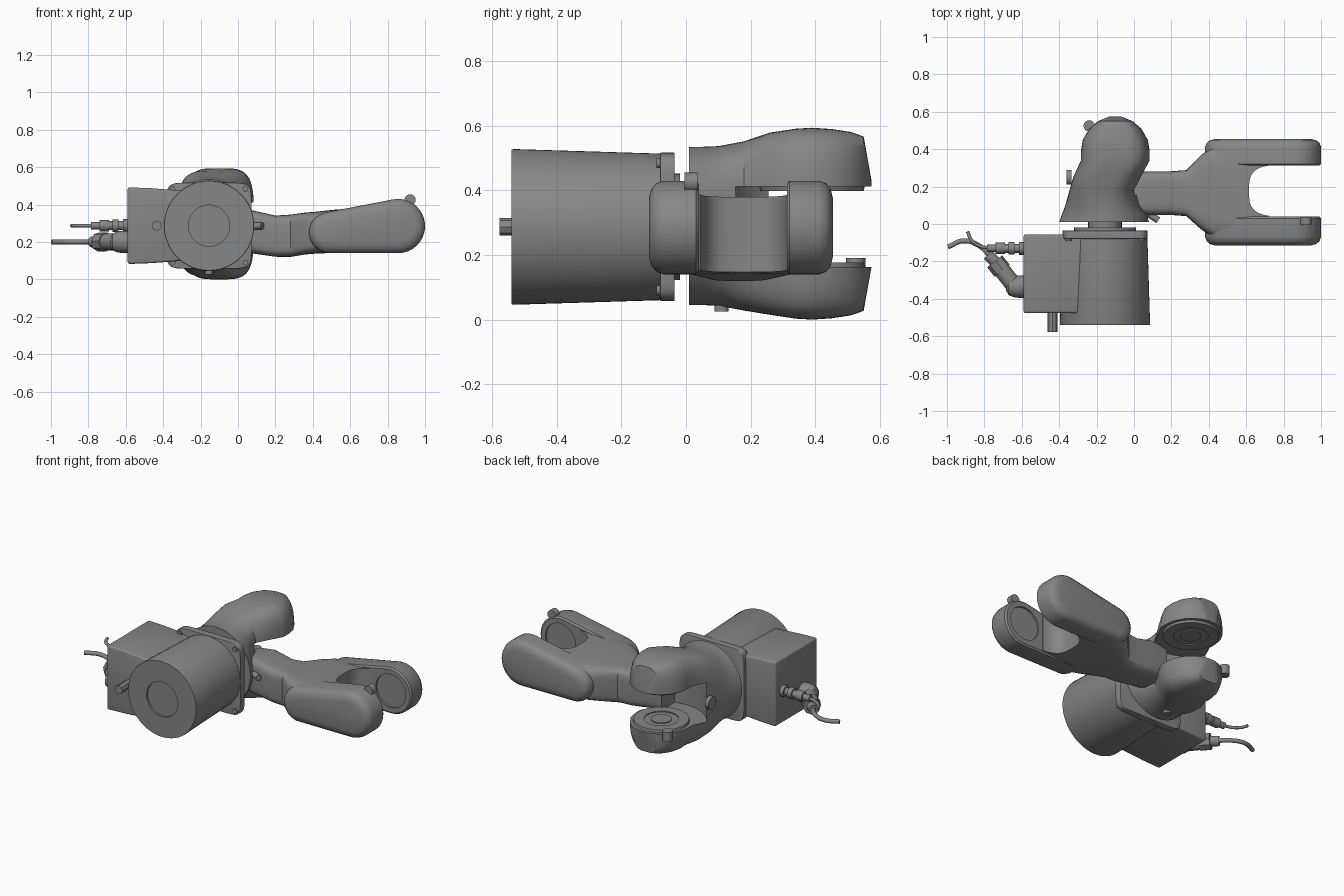
import bpy, bmesh, math
from mathutils import Vector

if "Cube" in bpy.data.objects:
    bpy.data.objects.remove(bpy.data.objects["Cube"])

grey = bpy.data.materials.new("machine grey")
grey.use_nodes = True
grey.diffuse_color = (0.24, 0.24, 0.24, 1)
grey.node_tree.nodes["Principled BSDF"].inputs["Base Color"].default_value = (0.24, 0.24, 0.24, 1)
parts = []


def finish(name, bm):
    bmesh.ops.recalc_face_normals(bm, faces=bm.faces)
    mesh = bpy.data.meshes.new(name)
    bm.to_mesh(mesh)
    bm.free()
    mesh.materials.append(grey)
    obj = bpy.data.objects.new(name, mesh)
    bpy.context.collection.objects.link(obj)
    parts.append(obj)
    return obj


def loft(name, rings):
    """Skin a list of equal-length point rings and cap both ends."""
    bm = bmesh.new()
    loops = [[bm.verts.new(p) for p in ring] for ring in rings]
    for a, b in zip(loops, loops[1:]):
        for i in range(len(a)):
            j = (i + 1) % len(a)
            bm.faces.new((a[i], a[j], b[j], b[i]))
    bm.faces.new(loops[0])
    bm.faces.new(loops[-1])
    return finish(name, bm)


def oval(cu, cv, ru, rv, n=2, count=48):
    """Superellipse outline: n = 2 is round, higher is boxier."""
    pts = []
    for i in range(count):
        a = math.tau * i / count
        c, s = math.cos(a), math.sin(a)
        pts.append((cu + ru * math.copysign(abs(c) ** (2 / n), c),
                    cv + rv * math.copysign(abs(s) ** (2 / n), s)))
    return pts


def lathe(name, origin, axis, profile, sides=48):
    """Revolve (radius, distance) pairs about an axis through origin."""
    turn = Vector((0, 0, 1)).rotation_difference(Vector(axis))
    return loft(name, [[Vector(origin) + turn @ Vector((u, v, h))
                        for u, v in oval(0, 0, r, r, 2, sides)] for r, h in profile])


def rod(name, p, q, r, sides=24):
    d = Vector(q) - Vector(p)
    return lathe(name, p, d, [(r, 0), (r, d.length)], sides)


def apply(obj, kind, **settings):
    mod = obj.modifiers.new("shape", kind)
    for key, value in settings.items():
        setattr(mod, key, value)
    bpy.context.view_layer.objects.active = obj
    bpy.ops.object.modifier_apply(modifier=mod.name)


def cut(obj, cutter):
    apply(obj, "BOOLEAN", operation="DIFFERENCE", solver="EXACT", object=cutter)
    parts.remove(cutter)
    bpy.data.objects.remove(cutter)


def bevel(obj, width):
    apply(obj, "BEVEL", width=width, segments=3, limit_method="ANGLE", angle_limit=0.6)


def cable(name, points, r):
    curve = bpy.data.curves.new(name, "CURVE")
    curve.dimensions = "3D"
    curve.bevel_depth = r
    curve.use_fill_caps = True
    line = curve.splines.new("BEZIER")
    line.bezier_points.add(len(points) - 1)
    for knot, p in zip(line.bezier_points, points):
        knot.co = p
        knot.handle_left_type = knot.handle_right_type = "AUTO"
    obj = bpy.data.objects.new(name, curve)
    bpy.context.collection.objects.link(obj)
    curve.materials.append(grey)
    bpy.ops.object.select_all(action="DESELECT")
    obj.select_set(True)
    bpy.context.view_layer.objects.active = obj
    bpy.ops.object.convert(target="MESH")
    parts.append(bpy.context.view_layer.objects.active)


# Base drum with a shallow round recess in its front
BX, BZ = -0.155, 0.287
lathe("base_drum", (BX, -0.54, BZ), (0, 1, 0),
      [(0.11, 0.012), (0.11, 0), (0.239, 0), (0.241, 0.006), (0.226, 0.49)], 64)

# Square mounting flange with corner bolts
flange = loft("mounting_flange", [[(u, y, v) for u, v in oval(BX, BZ, 0.228, 0.23, 9)]
                                  for y in (-0.08, -0.035)])
bevel(flange, 0.004)
for sx in (-1, 1):
    for sz in (-1, 1):
        x, z = BX + sx * 0.195, BZ + sz * 0.197
        rod("flange_bolt", (x, -0.092, z), (x, -0.07, z), 0.015, 12)
lathe("turntable_neck", (BX, -0.04, BZ), (0, 1, 0), [(0.165, 0), (0.165, 0.022), (0.09, 0.022), (0.09, 0.07)])

# Electrical box on the side of the drum
half = [(-0.2, 0.17), (-0.29, 0.187), (-0.46, 0.2), (-0.59, 0.205)]
outline = [(x, BZ + h) for x, h in half] + [(x, BZ - h) for x, h in reversed(half)]
box = loft("electrical_box", [[(x, y, z) for x, z in outline] for y in (-0.477, -0.055)])
bevel(box, 0.012)
rod("front_plug", (-0.435, -0.578, 0.287), (-0.435, -0.46, 0.287), 0.027, 8)

# Large elbow connector and its cable
lathe("power_socket", (-0.58, -0.335, 0.2), (-1, 0, 0),
      [(0.06, 0), (0.06, 0.035), (0.056, 0.065), (0.045, 0.09), (0.02, 0.105)], 24)
rod("power_elbow", (-0.64, -0.33, 0.2), (-0.715, -0.235, 0.2), 0.045)
rod("power_nut", (-0.705, -0.25, 0.2), (-0.745, -0.2, 0.2), 0.052, 8)
rod("power_gland", (-0.735, -0.21, 0.2), (-0.78, -0.165, 0.2), 0.03)
cable("power_cable", [(-0.76, -0.18, 0.2), (-0.83, -0.115, 0.2), (-0.91, -0.09, 0.2), (-0.995, -0.122, 0.2)], 0.013)

# Small straight connector and its cable
for p, q, r in ((-0.58, -0.615, 0.035), (-0.61, -0.7, 0.024), (-0.64, -0.67, 0.034),
                (-0.69, -0.74, 0.03), (-0.73, -0.785, 0.02)):
    rod("signal_connector", (p, -0.13, 0.287), (q, -0.13, 0.287), r, 12)
cable("signal_cable", [(-0.77, -0.13, 0.287), (-0.83, -0.115, 0.287),
                       (-0.87, -0.085, 0.287), (-0.89, -0.04, 0.287)], 0.009)

# Shoulder: round foot swelling into a two-pronged fork
HX, HY = -0.1, 0.39
stations = [  # y, centre x, half width, half height, boxiness
    (0.01, -0.16, 0.24, 0.245, 2), (0.05, -0.158, 0.228, 0.245, 2),
    (0.1, -0.167, 0.2, 0.247, 2.3), (0.18, -0.17, 0.175, 0.262, 3),
    (0.26, -0.14, 0.182, 0.282, 3.8), (0.34, HX, 0.185, 0.294, 4),
    (0.39, HX, 0.185, 0.297, 4), (0.45, HX, 0.175, 0.293, 4),
    (0.51, HX, 0.14, 0.284, 4), (0.55, HX, 0.093, 0.27, 4), (0.575, HX, 0.035, 0.13, 4)]
shoulder = loft("shoulder_fork", [[(u, y, v) for u, v in oval(cx, 0.297 if y > 0.2 else 0.29, hx, hz, n, 64)]
                                  for y, cx, hx, hz, n in stations])
cut(shoulder, rod("cavity", (HX, HY, 0.163), (HX, HY, 0.412), 0.26, 64))

# Bearing faces inside the fork
for name, z, way in (("lower_bearing", 0.155, 1), ("upper_bearing", 0.42, -1)):
    lathe(name, (HX, HY, z), (0, 0, way),
          [(0.165, 0), (0.16, 0.022), (0.1, 0.022), (0.1, 0.016), (0.06, 0.016), (0.06, 0.022), (0.03, 0.022)])
rod("fork_stop", (-0.24, 0.525, 0.13), (-0.24, 0.525, 0.19), 0.03, 16)
rod("shoulder_stop", (-0.36, 0.25, 0.29), (-0.335, 0.25, 0.29), 0.04, 16)
rod("foot_pin", (BX, 0.11, 0.025), (BX, 0.11, 0.07), 0.022, 16)

# Forearm neck and body, notched between the prongs
sections = [  # x, centre y, half width, centre z, half height
    (-0.02, 0.165, 0.108, 0.252, 0.105), (0.08, 0.165, 0.117, 0.253, 0.115),
    (0.2, 0.165, 0.117, 0.231, 0.11), (0.28, 0.165, 0.123, 0.233, 0.113),
    (0.36, 0.17, 0.2, 0.245, 0.112), (0.42, 0.172, 0.24, 0.25, 0.112),
    (0.5, 0.172, 0.25, 0.256, 0.115), (0.72, 0.175, 0.25, 0.27, 0.118)]
forearm = loft("forearm_body", [[(x, u, v) for u, v in oval(cy, cz, hy, hz, 5)]
                                for x, cy, hy, cz, hz in sections])
cut(forearm, loft("notch", [[(u, v, z) for u, v in oval(0.81, 0.178, 0.195, 0.138, 3.2, 64)]
                            for z in (0, 0.6)]))
rod("neck_plug", (0.07, 0.06, 0.285), (0.13, 0.02, 0.285), 0.018, 12)

# Forearm prongs: tapered capsules with soft outer edges and a round inner recess
SMALL, LARGE, TILT, STEPS = (0.49, 0.25), (0.855, 0.285), 101, 24


def capsule(y, inset):
    pts = []
    for (cx, cz), r, a0, a1 in ((LARGE, 0.145, -90, TILT), (SMALL, 0.11, TILT, 270)):
        for i in range(STEPS):
            a = math.radians(a0 + (a1 - a0) * i / (STEPS - 1 if r > 0.12 else STEPS))
            a += 0.004 if r < 0.12 else 0
            pts.append((cx + (r - inset) * math.cos(a), y, cz + (r - inset) * math.sin(a)))
    return pts


def recess_ring(y, r):
    shape = capsule(y, 0)
    ring = []
    for i, (x, _, z) in enumerate(shape):
        c = LARGE if i < STEPS else SMALL
        d = Vector((x - c[0], z - c[1])).normalized() * r
        ring.append((LARGE[0] + d.x, y, LARGE[1] + d.y))
    return ring


for name, inner, way, depth in (("front_prong", 0.04, -1, 0.155), ("back_prong", 0.312, 1, 0.143)):
    steps = [(0, 0.01), (0.06, 0), (0.7, 0), (0.85, 0.008), (0.95, 0.026), (1, 0.055)]
    rings = [recess_ring(inner + way * 0.012, 0.105), recess_ring(inner, 0.105)]
    rings += [capsule(inner + way * depth * t, inset) for t, inset in steps]
    loft(name, rings)

# Small lug on top of the front prong
rod("prong_lug", (0.92, -0.005, 0.425), (0.92, 0.035, 0.425), 0.03, 16)

bpy.ops.object.select_all(action="DESELECT")
for part in parts:
    part.select_set(True)
bpy.context.view_layer.objects.active = parts[0]
bpy.ops.object.shade_smooth_by_angle(angle=math.radians(32))
